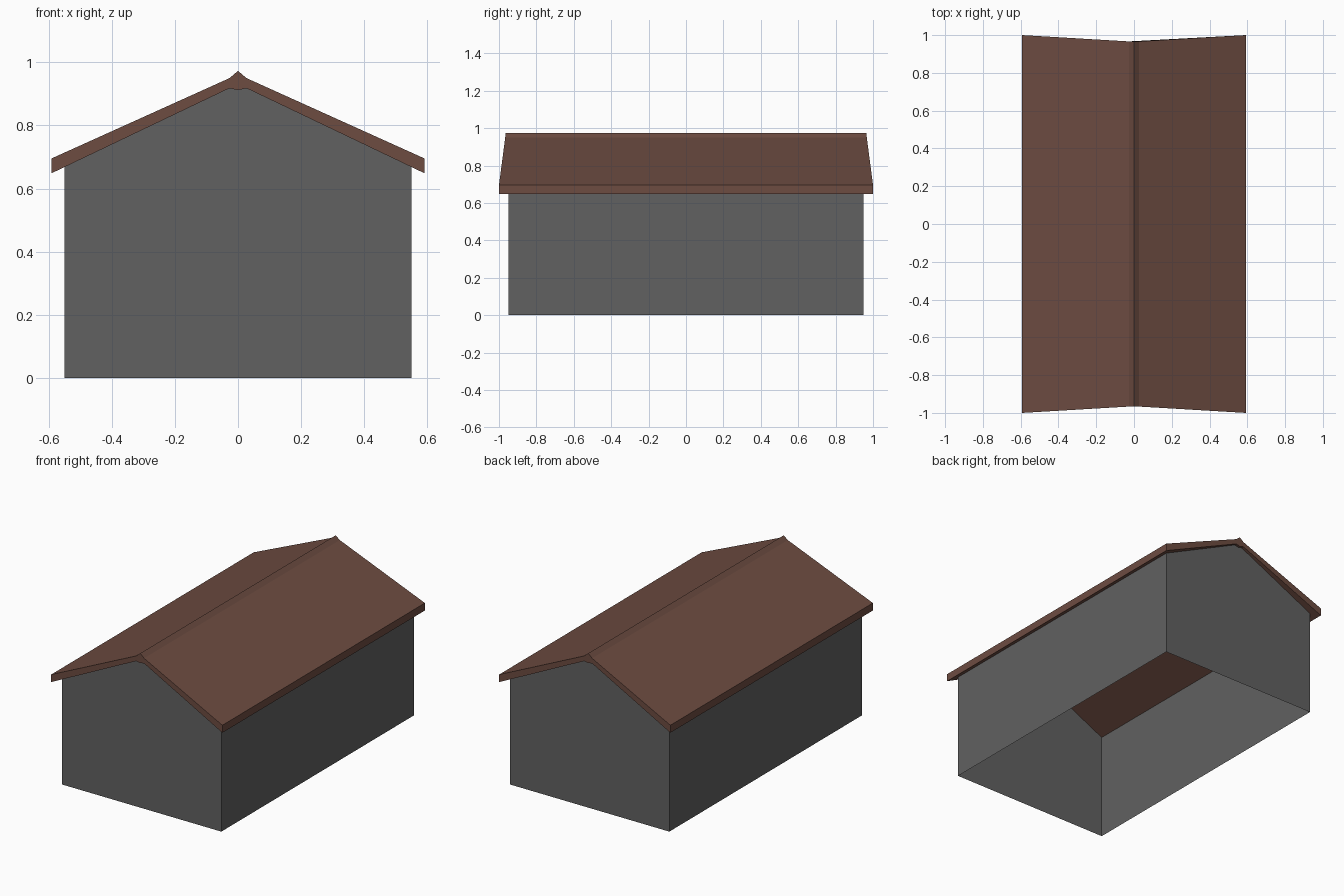
import bpy
import bmesh

cube = bpy.data.objects.get("Cube")
if cube:
    bpy.data.objects.remove(cube, do_unlink=True)


def make_material(name, rgb):
    mat = bpy.data.materials.new(name)
    mat.use_nodes = True
    colour = (*rgb, 1.0)
    mat.diffuse_color = colour
    bsdf = next(n for n in mat.node_tree.nodes if n.type == 'BSDF_PRINCIPLED')
    bsdf.inputs["Base Color"].default_value = colour
    return mat


def mirrored(half):
    """Left-to-right profile from a half profile running outward from x = 0."""
    return [(-x, z) for x, z in reversed(half[1:])] + half


def extrude_profile(name, profile, depth_at, mat, skip=lambda normal: False):
    """Extrude an (x, z) outline along y; depth_at(x) gives the half length."""
    bm = bmesh.new()
    front = [bm.verts.new((x, -depth_at(x), z)) for x, z in profile]
    back = [bm.verts.new((x, depth_at(x), z)) for x, z in profile]
    bm.faces.new(front)
    bm.faces.new(back[::-1])
    count = len(profile)
    for i in range(count):
        j = (i + 1) % count
        bm.faces.new((front[i], back[i], back[j], front[j]))
    bmesh.ops.recalc_face_normals(bm, faces=bm.faces)
    bm.normal_update()
    unwanted = [f for f in bm.faces if skip(f.normal)]
    bmesh.ops.delete(bm, geom=unwanted, context='FACES')
    mesh = bpy.data.meshes.new(name)
    bm.to_mesh(mesh)
    bm.free()
    mesh.materials.append(mat)
    obj = bpy.data.objects.new(name, mesh)
    bpy.context.collection.objects.link(obj)
    return obj


wall_grey = make_material("wall grey", (0.119, 0.119, 0.119))
roof_brown = make_material("roof brown", (0.153, 0.072, 0.053))

EAVE, RIDGE_HALF, WALL = 0.592, 0.027, 0.55
UNDER_RIDGE, UNDER_EAVE = 0.918, 0.648

# Roof slab with a small ridge cap, its gable ends drawn in towards the ridge
roof_top = mirrored([(0, 0.973), (RIDGE_HALF, 0.95), (EAVE, 0.695)])
roof_under = mirrored([(0, 0.912), (RIDGE_HALF, UNDER_RIDGE), (EAVE, UNDER_EAVE)])
extrude_profile("roof", roof_top + roof_under[::-1],
                lambda x: 0.965 + 0.035 * abs(x) / EAVE, roof_brown)

# Hollow wall shell, open at the floor and under the roof
fall = (UNDER_RIDGE - UNDER_EAVE) / (EAVE - RIDGE_HALF)
wall_top = UNDER_EAVE + fall * (EAVE - WALL)
outline = mirrored([(0, 0.912), (RIDGE_HALF, UNDER_RIDGE), (WALL, wall_top), (WALL, 0)])
extrude_profile("walls", outline, lambda x: 0.95, wall_grey,
                skip=lambda n: abs(n.z) > 0.1)
